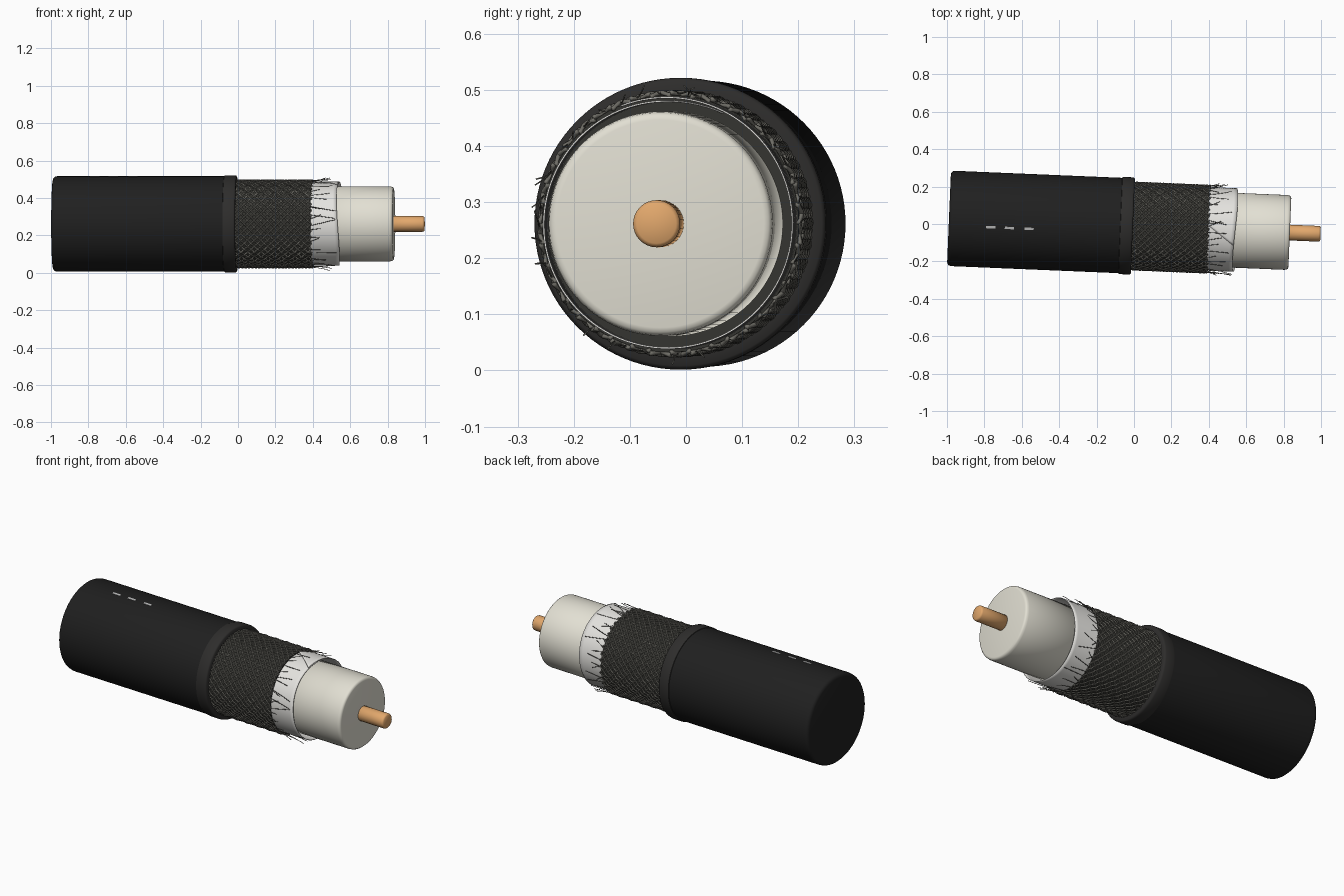
import bpy, bmesh, math, random
from mathutils import Matrix, Vector

if "Cube" in bpy.data.objects:
    bpy.data.objects.remove(bpy.data.objects["Cube"])

random.seed(4)
TAU = math.tau
# cable axis runs along x, turned slightly about z
PLACE = Matrix.Translation((0, -0.011, 0.2615)) @ Matrix.Rotation(math.radians(-2.4), 4, 'Z')


def material(name, rgb):
    m = bpy.data.materials.new(name)
    m.diffuse_color = (*rgb, 1)
    m.use_nodes = True
    m.node_tree.nodes["Principled BSDF"].inputs["Base Color"].default_value = m.diffuse_color
    return m


BLACK = material("black_plastic", (0.014, 0.014, 0.014))
LIP = material("dark_rubber", (0.027, 0.026, 0.025))
UNDER = material("braid_shadow", (0.035, 0.035, 0.03))
WIRE = material("braid_wire", (0.16, 0.155, 0.135))
FOIL = material("foil", (0.78, 0.77, 0.74))
CREAM = material("cream_plastic", (0.76, 0.74, 0.65))
COPPER = material("copper", (0.76, 0.39, 0.15))
PAINT = material("print_white", (0.5, 0.5, 0.5))


def polar(s, r, a):
    return Vector((s, r * math.cos(a), r * math.sin(a)))


def finish(name, bm, mat, angle=None):
    bmesh.ops.recalc_face_normals(bm, faces=bm.faces)
    me = bpy.data.meshes.new(name)
    bm.to_mesh(me)
    bm.free()
    me.transform(PLACE)
    me.materials.append(mat)
    ob = bpy.data.objects.new(name, me)
    bpy.context.collection.objects.link(ob)
    me.shade_smooth()
    if angle:
        bpy.ops.object.select_all(action='DESELECT')
        ob.select_set(True)
        bpy.context.view_layer.objects.active = ob
        bpy.ops.object.shade_smooth_by_angle(angle=math.radians(angle))
    return ob


def lathe(name, profile, mat, sides=96, closed=False, angle=None):
    """Revolve (s, r) pairs about the cable axis; r = 0 makes a pole."""
    bm = bmesh.new()
    rings = []
    for s, r in profile:
        if r == 0:
            rings.append([bm.verts.new((s, 0, 0))] * sides)
        else:
            rings.append([bm.verts.new(polar(s, r, TAU * i / sides)) for i in range(sides)])
    pairs = list(zip(rings, rings[1:]))
    if closed:
        pairs.append((rings[-1], rings[0]))
    for a, b in pairs:
        for i in range(sides):
            j = (i + 1) % sides
            bm.faces.new(list(dict.fromkeys((a[i], a[j], b[j], b[i]))))
    return finish(name, bm, mat, angle)


def add_strand(bm, pts, radius, sides=4):
    """Sweep a small tube along a list of points."""
    rings = []
    for k, p in enumerate(pts):
        t = (pts[min(k + 1, len(pts) - 1)] - pts[max(k - 1, 0)]).normalized()
        n = Vector((0, p.y, p.z)).normalized()
        n = (n - t * n.dot(t)).normalized()
        b = t.cross(n)
        rings.append([bm.verts.new(p + radius * (n * math.cos(TAU * i / sides) + b * math.sin(TAU * i / sides)))
                      for i in range(sides)])
    for a, b in zip(rings, rings[1:]):
        for i in range(sides):
            j = (i + 1) % sides
            bm.faces.new((a[i], a[j], b[j], b[i]))
    bm.faces.new(rings[0])
    bm.faces.new(rings[-1])


# outer jacket and its cut lip
lathe("jacket", [(-0.99, 0), (-0.99, 0.235), (-0.987, 0.245), (-0.98, 0.252), (-0.968, 0.255),
                 (-0.07, 0.255), (-0.015, 0.255), (-0.015, 0.232), (-0.05, 0.2)], BLACK)
lathe("jacket_lip", [(-0.075, 0.252), (-0.072, 0.258), (-0.066, 0.26), (-0.017, 0.26), (-0.01, 0.258),
                     (-0.006, 0.253), (-0.006, 0.23), (-0.075, 0.23)], LIP, closed=True, angle=40)

# printed dashes on the jacket top
for n, s in enumerate((-0.765, -0.665, -0.56)):
    bm = bmesh.new()
    loops = []
    for k in range(3):
        a = math.radians(90 + 8.6) + (k - 1) * 0.025
        loops.append([bm.verts.new(polar(s + dx, r, a))
                      for dx, r in ((-0.025, 0.252), (-0.025, 0.2565), (0.025, 0.2565), (0.025, 0.252))])
    for a, b in zip(loops, loops[1:]):
        for i in range(4):
            j = (i + 1) % 4
            bm.faces.new((a[i], a[j], b[j], b[i]))
    bm.faces.new(loops[0])
    bm.faces.new(loops[-1])
    finish(f"print_dash_{n + 1}", bm, PAINT, 30)

# braided shield: dark core with woven helical strands
lathe("braid_core", [(-0.04, 0.2), (-0.04, 0.229), (0.396, 0.229), (0.396, 0.2)], UNDER, closed=True, angle=40)
bm = bmesh.new()
COUNT, S0, S1, TURN = 40, -0.03, 0.4, 0.3
STEPS = int(COUNT * 2 * TURN) * 4
for d in (1, -1):
    for c in range(COUNT):
        pts = []
        for k in range(STEPS + 1):
            t = k / STEPS
            # each strand passes over, then under, the opposite set
            wave = d * math.cos(math.pi * (2 * TURN * COUNT * t + 2 * c * 0.5))
            pts.append(polar(S0 + (S1 - S0) * t, 0.2315 + 0.0025 * wave, TAU * (c / COUNT + d * TURN * t)))
        add_strand(bm, pts, 0.0045)
finish("braid_strands", bm, WIRE)

# loose wire ends at the cut edge of the braid
bm = bmesh.new()
for c in range(46):
    a = TAU * (c + random.random()) / 46
    length = random.uniform(0.05, 0.15)
    lift = random.uniform(0.0, 0.018)
    twist = random.uniform(-0.15, 0.15)
    pts = [polar(0.385 + length * t, 0.232 + lift * t * t, a + twist * t) for t in (0, 0.33, 0.67, 1)]
    add_strand(bm, pts, 0.0016)
finish("frayed_wires", bm, WIRE)

# foil wrap: overlapping sheet with a slanted seam
bm = bmesh.new()
ROWS, COLS = 8, 110
grid = []
for i in range(ROWS + 1):
    v = i / ROWS
    row = []
    for j in range(COLS + 1):
        u = j / COLS
        a = math.radians(60) + v * 0.55 + u * (TAU + 0.35)
        row.append(bm.verts.new(polar(0.37 + v * (0.172 + 0.008 * math.sin(a * 2)), 0.22 + 0.007 * u, a)))
    grid.append(row)
for i in range(ROWS):
    for j in range(COLS):
        bm.faces.new((grid[i][j], grid[i][j + 1], grid[i + 1][j + 1], grid[i + 1][j]))
foil = finish("foil_wrap", bm, FOIL, 40)
solid = foil.modifiers.new("thickness", 'SOLIDIFY')
solid.thickness = 0.003

# insulating core
lathe("insulation", [(0.3, 0), (0.3, 0.2), (0.815, 0.2), (0.826, 0.198), (0.832, 0.193), (0.834, 0.185), (0.834, 0)],
      CREAM)

# centre conductor
lathe("conductor", [(0.75, 0), (0.75, 0.042), (0.988, 0.042), (0.994, 0.04), (0.998, 0.035), (0.998, 0)],
      COPPER, sides=32)
